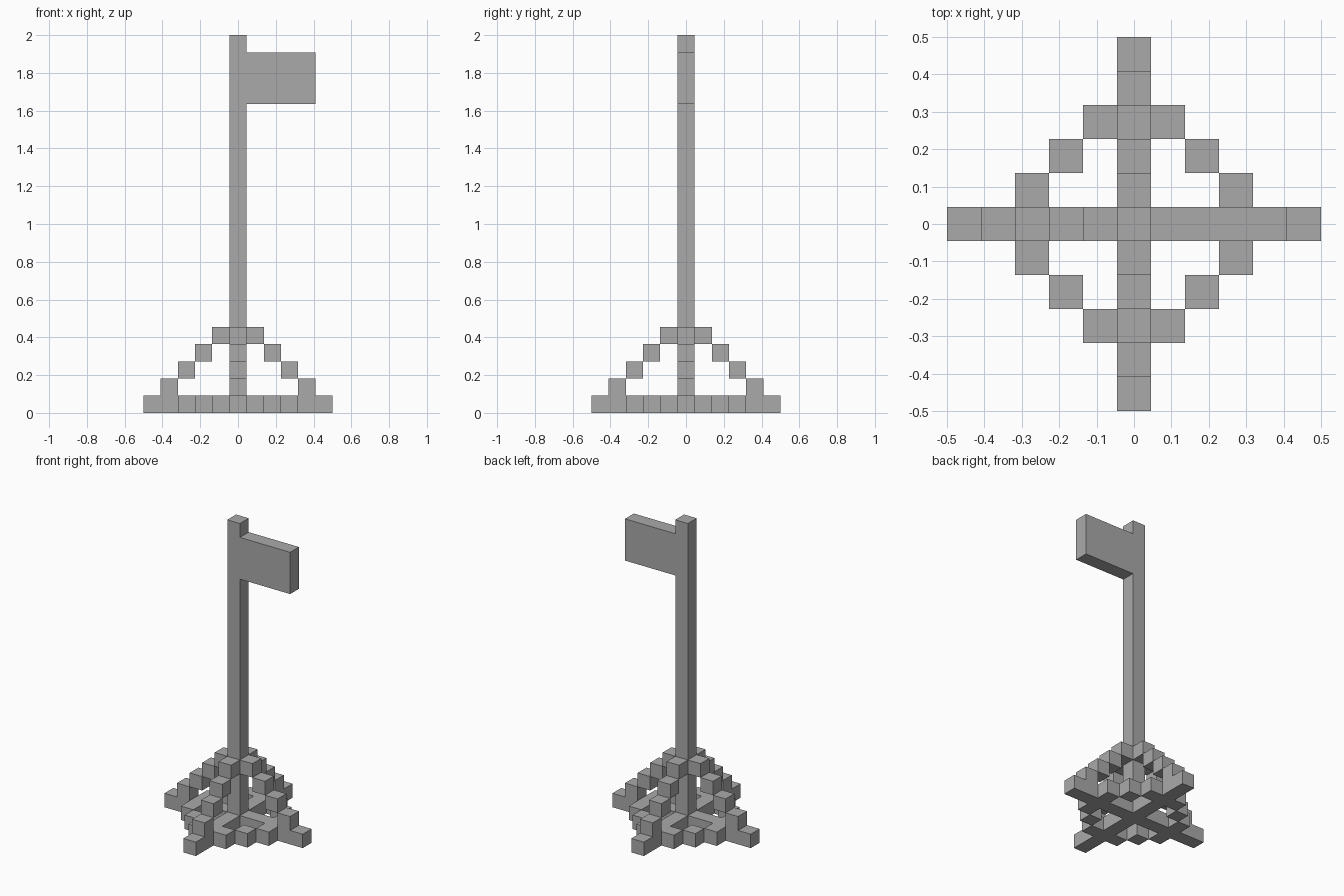
import bpy
import bmesh
from mathutils import Vector

cube = bpy.data.objects.get("Cube")
if cube:
    bpy.data.objects.remove(cube, do_unlink=True)

U = 2 / 22  # edge length of one block
SIDES = [(1, 0), (-1, 0), (0, 1), (0, -1)]

stone = bpy.data.materials.new("plain_grey")
stone.use_nodes = True
GREY = (0.4, 0.4, 0.4, 1)
stone.diffuse_color = GREY
stone.node_tree.nodes["Principled BSDF"].inputs["Base Color"].default_value = GREY


def strut(dx, dy):
    """Stepped brace climbing from the foot to the pole."""
    return {(dx * (5 - z), dy * (5 - z), z) for z in range(1, 5)}


# Parts as sets of block positions
pole = {(0, 0, z) for z in range(22)}
flag = {(x, 0, z) for x in range(1, 5) for z in range(18, 21)}
cross = {(dx * r, dy * r, 0) for dx, dy in SIDES for r in range(1, 6)}
ring = {(sx * x, sy * y, 0) for sx in (1, -1) for sy in (1, -1)
        for x, y in [(1, 3), (2, 2), (3, 1)]}

parts = {"pole": pole, "flag": flag, "base_cross": cross, "base_ring": ring}
names = ["left_strut", "right_strut", "back_strut", "front_strut"]
for name, (dx, dy) in zip(names, SIDES):
    parts[name] = strut(dx, dy)
solid = set().union(*parts.values())


def build(name, cells):
    """Skin the blocks with their exposed faces, then merge flat areas."""
    bm = bmesh.new()
    for cell in sorted(cells):
        centre = Vector(cell) + Vector((0, 0, 0.5))
        for axis in range(3):
            for sign in (1, -1):
                n = Vector((0, 0, 0))
                n[axis] = sign
                if tuple(int(c + d) for c, d in zip(cell, n)) in solid:
                    continue
                a = Vector((0, 0, 0))
                a[(axis + 1) % 3] = 1
                b = n.cross(a)
                corners = [a + b, b - a, -a - b, a - b]
                bm.faces.new([bm.verts.new((centre + (n + c) / 2) * U)
                              for c in corners])
    bmesh.ops.remove_doubles(bm, verts=bm.verts, dist=0.001)
    bmesh.ops.dissolve_limit(bm, angle_limit=0.01, verts=bm.verts, edges=bm.edges)
    mesh = bpy.data.meshes.new(name)
    bm.to_mesh(mesh)
    bm.free()
    mesh.materials.append(stone)
    bpy.context.collection.objects.link(bpy.data.objects.new(name, mesh))


for name, cells in parts.items():
    build(name, cells)
